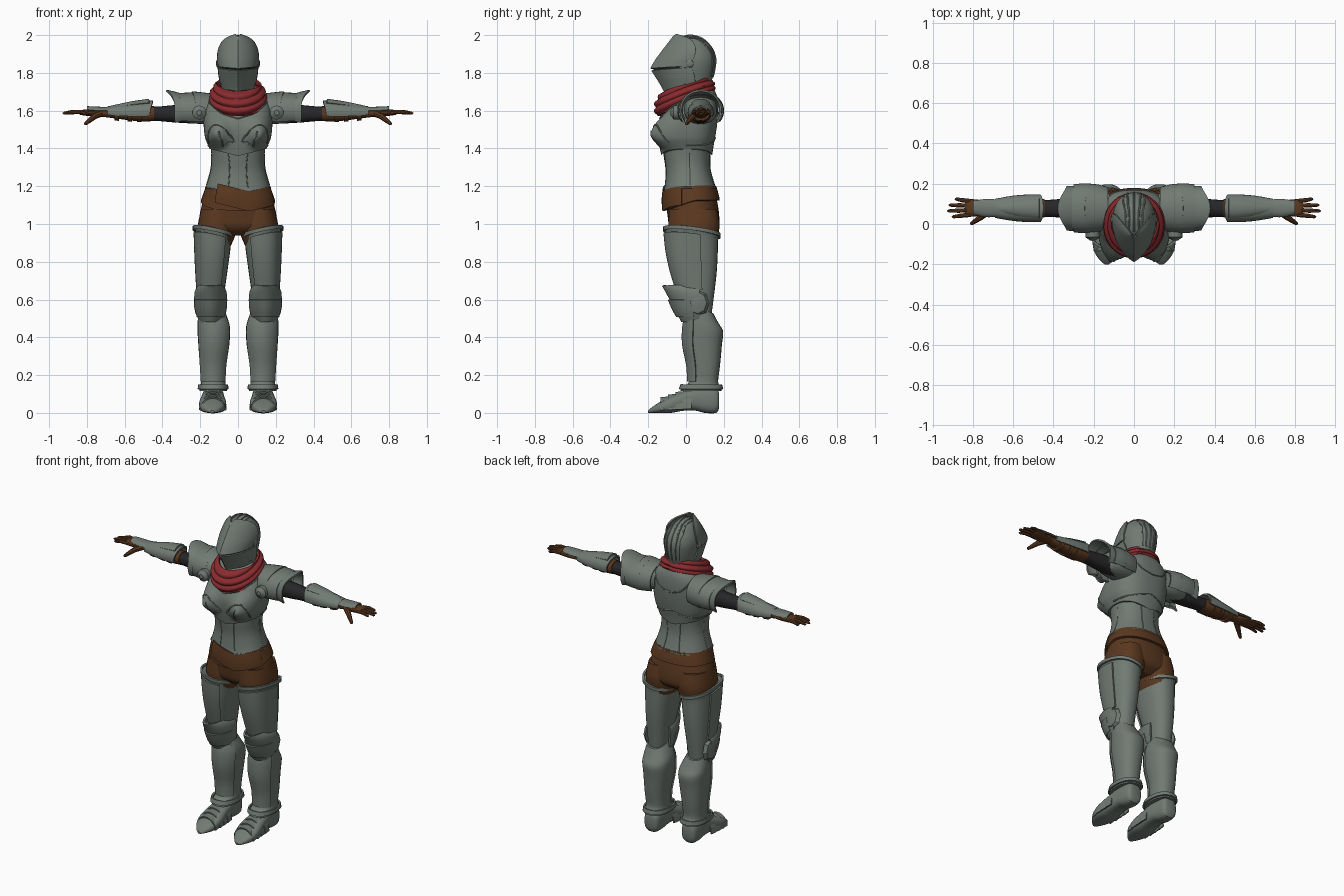
import bpy, bmesh, math
from mathutils import Vector
from mathutils.bvhtree import BVHTree


def material(name, rgb):
    m = bpy.data.materials.new(name)
    m.diffuse_color = (*rgb, 1)
    return m


STEEL = material("steel grey", (0.165, 0.195, 0.172))
LEATHER = material("brown leather", (0.105, 0.04, 0.014))
CLOTH = material("black cloth", (0.02, 0.02, 0.022))
RED = material("red scarf", (0.25, 0.024, 0.028))


def skin(name, rows, mat, closed=True, caps=True, mirror=False, thick=0.0, angle=32):
    """Join rows of points into a surface."""
    bm = bmesh.new()
    vs = [[bm.verts.new(p) for p in r] for r in rows]
    n = len(rows[0])
    for a, b in zip(vs, vs[1:]):
        for i in range(n if closed else n - 1):
            j = (i + 1) % n
            bm.faces.new((a[i], a[j], b[j], b[i]))
    if caps and closed:
        bm.faces.new(vs[0])
        bm.faces.new(vs[-1])
    bmesh.ops.recalc_face_normals(bm, faces=bm.faces)
    me = bpy.data.meshes.new(name)
    bm.to_mesh(me)
    bm.free()
    me.materials.append(mat)
    ob = bpy.data.objects.new(name, me)
    bpy.context.collection.objects.link(ob)
    bpy.ops.object.select_all(action='DESELECT')
    bpy.context.view_layer.objects.active = ob
    ob.select_set(True)
    if thick:
        s = ob.modifiers.new("Solidify", 'SOLIDIFY')
        s.thickness, s.offset = thick, 0
        bpy.ops.object.modifier_apply(modifier=s.name)
    bpy.ops.object.shade_smooth_by_angle(angle=math.radians(angle))
    if mirror:
        ob.modifiers.new("Mirror", 'MIRROR')
    return ob


def spline(keys, steps):
    out = []
    for i in range(len(keys) - 1):
        p = [keys[max(i - 1, 0)], keys[i], keys[i + 1], keys[min(i + 2, len(keys) - 1)]]
        for s in range(steps):
            t = s / steps
            out.append([0.5 * (2 * b + (c - a) * t + (2 * a - 5 * b + 4 * c - d) * t * t
                               + (3 * b - a - 3 * c + d) * t ** 3) for a, b, c, d in zip(*p)])
    return out + [list(keys[-1])]


def loft(name, axis, rings, mat, n=28, steps=3, power=2.3, arc=None, deform=None, grow=0, **kw):
    """Rings are (position, a0, a1, b0, b1); arc in degrees gives an open plate."""
    rows = []
    for t, a0, a1, b0, b1 in spline(rings, steps):
        row = []
        for i in range(n):
            g = math.radians(arc[0] + (arc[1] - arc[0]) * i / (n - 1)) if arc else math.tau * i / n
            c, s = math.cos(g), math.sin(g)
            a = (a0 + a1) / 2 + ((a1 - a0) / 2 + grow) * math.copysign(abs(c) ** (2 / power), c)
            b = (b0 + b1) / 2 + ((b1 - b0) / 2 + grow) * math.copysign(abs(s) ** (2 / power), s)
            p = Vector({'x': (t, a, b), 'y': (a, t, b), 'z': (a, b, t)}[axis])
            row.append(deform(p) if deform else p)
        rows.append(row)
    return skin(name, rows, mat, closed=not arc, **kw)


def tube(name, pts, radii, mat, n=8, **kw):
    pts = [Vector(p) for p in pts]
    rows = []
    for i, (p, r) in enumerate(zip(pts, radii)):
        d = (pts[min(i + 1, len(pts) - 1)] - pts[max(i - 1, 0)]).normalized()
        u = d.cross(Vector((0.13, 0.2, 1)) if abs(d.z) < 0.9 else Vector((0, 1, 0))).normalized()
        v = d.cross(u)
        rows.append([p + r * (u * math.cos(math.tau * k / n) + v * math.sin(math.tau * k / n)) for k in range(n)])
    return skin(name, rows, mat, **kw)


def trim(name, target, pts, r=0.0045, **kw):
    """Raised edge laid onto the surface of another part."""
    me = target.data
    tree = BVHTree.FromPolygons([v.co for v in me.vertices], [list(p.vertices) for p in me.polygons])
    path = [tree.find_nearest(Vector(p))[0] for p in spline(pts, 6)]
    return tube(name, path, [r] * len(path), STEEL, n=6, mirror=True, **kw)


# breastplate with two pointed bulges
def bust(p):
    if p.y < 0:
        d = math.hypot((abs(p.x) - 0.122) / 0.09, (p.z - 1.475) / 0.11)
        p.y -= 0.068 * max(0, 1 - d)
    if p.z < 1.45:
        p.z += 0.25 * abs(p.x) * (1.45 - p.z) / 0.09
    return p


chest = loft("breastplate", 'z', [(1.36, -.15, .15, -.13, .138), (1.42, -.166, .166, -.142, .147),
             (1.48, -.178, .178, -.15, .158), (1.54, -.182, .182, -.145, .166), (1.61, -.178, .178, -.11, .17),
             (1.67, -.15, .15, -.07, .165), (1.71, -.1, .1, -.03, .15), (1.73, -.06, .06, 0, .13)],
             STEEL, n=72, steps=5, power=2.5, deform=bust)
trim("breast_panel_edge", chest, [(.18, -.1, 1.41), (.13, -.15, 1.52), (.06, -.18, 1.5), (.02, -.18, 1.44), (.06, -.17, 1.4)])
trim("breast_rib", chest, [(.1, -.2, 1.5), (.085, -.2, 1.44), (.08, -.16, 1.39)])
trim("collar_edge", chest, [(.0, -.14, 1.56), (.1, -.12, 1.6), (.17, 0, 1.66)])
trim("back_collar_edge", chest, [(0, .19, 1.58), (.08, .19, 1.6), (.14, .17, 1.66)])
trim("back_lower_edge", chest, [(0, .19, 1.45), (.08, .17, 1.43), (.16, .1, 1.41), (.17, 0, 1.41)])


# waist plate, dipping to a point at the front
def dip(p):
    front = max(0, 1 - abs(p.x) / 0.13) if p.y < 0 else 0
    p.z += max(0, (1.36 - p.z) / 0.2) * 0.035 * (1 - front)
    return p


waist = loft("waist_plate", 'z', [(1.43, -.15, .15, -.125, .138), (1.36, -.14, .14, -.118, .13),
             (1.28, -.143, .143, -.108, .13), (1.2, -.16, .16, -.113, .147), (1.155, -.172, .172, -.12, .16)],
             STEEL, n=48, deform=dip)
for i, (x, y) in enumerate([(.06, -.15), (.06, .17), (.16, .02)]):
    trim(f"waist_seam_{i}", waist, [(x, y, 1.37), (x * .9, y, 1.28), (x, y, 1.2)], r=.003)
trim("waist_rim", waist, [(0, -.13, 1.155), (.1, -.1, 1.18), (.18, 0, 1.19), (.1, .15, 1.19), (0, .17, 1.19)])

# leather shorts and belt
loft("shorts_hips", 'z', [(1.21, -.15, .15, -.1, .145), (1.12, -.185, .185, -.105, .165), (1.04, -.204, .204, -.097, .176),
     (.98, -.2, .2, -.085, .17), (.94, -.1, .1, -.04, .12)], LEATHER, n=40)
loft("shorts_leg", 'z', [(1.08, .02, .195, -.09, .165), (1.0, .008, .212, -.094, .178), (.94, .015, .215, -.09, .17),
     (.88, .04, .21, -.08, .16)], LEATHER, mirror=True)
loft("belt_wrap", 'z', [(1.2, -.163, .163, -.106, .152), (1.16, -.178, .178, -.11, .165), (1.125, -.19, .19, -.11, .172)],
     LEATHER, n=48, caps=False, thick=.014,
     deform=lambda p: p + Vector((0, 0, -(1.2 - p.z) * max(0, .05 - p.y) * 4.5)))
loft("belt_flap", 'z', [(1.185, -.17, .17, -.118, .16), (1.13, -.186, .186, -.124, .168), (1.08, -.195, .195, -.122, .17)],
     LEATHER, n=20, arc=(-125, -15), thick=.01,
     deform=lambda p: p + Vector((0, 0, .25 * (abs(p.x - .06) - .05))))


# thigh guards
def cuff(p):
    p.z += max(0, min(1, (p.z - .8) / .13)) * (.22 * (p.x - .13) - .12 * (p.y - .03))
    return p


thigh = [(.955, .03, .232, -.115, .176), (.93, .036, .224, -.108, .17), (.85, .043, .221, -.098, .168),
         (.75, .056, .216, -.075, .163), (.65, .07, .21, -.045, .152), (.52, .085, .2, -.01, .135)]
leg = loft("thigh_guard", 'z', thigh, STEEL, deform=cuff, mirror=True)
loft("thigh_front_plate", 'z', thigh[1:5], STEEL, arc=(-125, 15), grow=.006, thick=.01, deform=cuff, mirror=True)
loft("thigh_rim", 'z', [(.965, .028, .234, -.117, .178), (.945, .028, .234, -.115, .177)], STEEL, steps=1,
     caps=False, thick=.012, deform=cuff, mirror=True)
trim("thigh_ridge", leg, [(.12, -.13, .92), (.13, -.12, .8), (.14, -.1, .68)], r=.011)

# knee guards: flared cup, lower lame and side fan
knee = [(.675, .085, .205, -.122, .2), (.645, .066, .224, -.105, .2), (.58, .064, .224, -.07, .18),
        (.53, .072, .215, -.045, .16), (.485, .095, .195, -.02, .12)]
loft("knee_cup", 'z', knee, STEEL, arc=(-190, 10), power=1.9, thick=.012, mirror=True,
     deform=lambda p: p + Vector((0, 0, -.1 * max(0, p.y + .02))))
loft("knee_lame", 'z', [(.6, .062, .226, -.09, .17), (.55, .066, .222, -.068, .17), (.51, .075, .213, -.045, .16)],
     STEEL, arc=(-170, -10), power=1.8, thick=.014, mirror=True)
loft("knee_side_fan", 'x', [(.205, .0, .125, .51, .65), (.225, .01, .11, .525, .64), (.232, .04, .08, .56, .61)],
     STEEL, n=8, steps=1, power=2, mirror=True)

# shin guards
greave = [(.55, .08, .205, -.0, .145), (.5, .056, .212, 0, .172), (.45, .042, .215, -.01, .197),
          (.36, .046, .21, -.01, .19), (.25, .062, .202, .012, .18), (.165, .067, .196, .016, .17),
          (.135, .06, .203, -.02, .184), (.115, .058, .205, -.03, .188)]
shin = loft("shin_guard", 'z', greave, STEEL, mirror=True,
            deform=lambda p: p + Vector((0, 0, max(0, (p.z - .38) / .1) * (.09 - p.y) * .25)))
loft("shin_front_plate", 'z', greave[1:6], STEEL, arc=(-150, -30), grow=.006, power=2, thick=.01, mirror=True)
trim("shin_ridge", shin, [(.13, -.03, .46), (.13, -.02, .33), (.132, 0, .18)], r=.01)
loft("ankle_rim", 'z', [(.15, .058, .206, -.024, .186), (.125, .054, .209, -.034, .192)], STEEL, steps=1,
     caps=False, thick=.01, mirror=True)

# armoured boots with overlapping lames and a heel
foot = [(.176, .1, .165, .03, .1), (.16, .084, .182, 0, .13), (.1, .078, .188, 0, .14), (.05, .074, .19, .012, .135),
        (-.01, .07, .196, .012, .115), (-.08, .062, .206, 0, .088), (-.135, .072, .198, 0, .06),
        (-.18, .1, .17, 0, .03), (-.2, .125, .146, 0, .012)]
loft("boot", 'y', foot, STEEL, power=2.8, mirror=True)
for i in range(4):
    y, h = .0 - .04 * i, .118 - .014 * i
    w = .066 if i < 3 else .062
    loft(f"boot_lame_{i}", 'y', [(y + .03, .133 - w, .133 + w, .0 - h * .9, h + .008), (y - .015, .133 - w - .004, .133 + w + .004, -h * .9, h + .004)],
         STEEL, n=14, steps=1, power=2.1, arc=(5, 175), thick=.007, mirror=True)

# helmet skull with flutes, and neck
loft("neck", 'z', [(1.62, -.07, .07, -.04, .1), (1.78, -.07, .07, -.06, .11)], CLOTH)
skull = loft("helmet_skull", 'z', [(1.72, -.082, .082, -.07, .125), (1.76, -.09, .09, -.09, .137), (1.81, -.1, .1, -.1, .15),
             (1.87, -.105, .105, -.1, .157), (1.92, -.094, .094, -.088, .143), (1.96, -.07, .07, -.064, .112),
             (1.985, -.043, .043, -.034, .08), (1.998, -.008, .008, .01, .035)], STEEL, n=36, power=2.1)
for i, x in enumerate([0, .035, .068]):
    trim(f"helmet_flute_{i}", skull, [(x, -.05, 2.0), (x, .04, 2.03), (x * 1.1, .12, 1.98), (x * 1.15, .18, 1.88), (x * .9, .16, 1.77)], r=.005)
trim("helmet_neck_rim", skull, [(.1, -.02, 1.735), (.09, .1, 1.745), (0, .16, 1.75)], r=.007)


def visor(name, keys, mat, rise, shrink=0, thick=.008):
    rows = []
    for z, yr, hw, ys in spline(keys, 4):
        rows.append([((hw - shrink) * math.sin(u * math.pi / 2), yr + shrink + (ys - yr) * (.5 * abs(u) + .5 * u * u),
                      z + rise * abs(u)) for u in [k / 12 - 1 for k in range(25)]])
    return skin(name, rows, mat, closed=False, thick=thick)


# creased visor, chin guard and dark eye slit
visor("visor", [(1.822, -.186, .103, .02), (1.87, -.158, .108, .045), (1.925, -.117, .097, .05),
      (1.965, -.086, .067, .02), (1.99, -.067, .01, -.05)], STEEL, .014)
visor("chin_guard", [(1.813, -.18, .104, .03), (1.77, -.152, .1, .045), (1.725, -.125, .09, .05), (1.705, -.115, .083, .045)],
      STEEL, .016)
visor("eye_slit", [(1.838, -.18, .104, .02), (1.8, -.176, .104, .02)], CLOTH, .015, shrink=.008, thick=.004)
skin("visor_hinge", [[(x, .02 + r * math.cos(k * math.tau / 12), 1.85 + r * math.sin(k * math.tau / 12)) for k in range(12)]
     for x, r in [(.09, .022), (.112, .02), (.116, .01)]], STEEL, mirror=True)

# red scarf, folded and lower at the front
rows = []
for j in range(25):
    v = j / 24
    row = []
    for i in range(56):
        g = math.tau * i / 56
        s = math.sin(g)
        top, bot = 1.737 + .038 * s, 1.632 + .06 * s
        r = .68 + .27 * math.sin(math.pi * (.08 + .72 * v)) + .045 * math.sin(v * 20 + 1.3 * math.sin(g + .6) + .8 * math.cos(2 * g))
        r += .1 * max(0, -s) * v
        row.append((.148 * r * math.cos(g), -.002 + .155 * r * s, top + (bot - top) * v))
    rows.append(row)
skin("scarf", rows, RED, caps=False, thick=.014, angle=50)


# shoulder plates: overlapping arched lames with a raised tip
def lame(name, x0, x1, r0, r1, y0, y1, tip):
    loft(name, 'x', [(x0, .078 - y0, .078 + y0, 1.6 - r0, 1.6 + r0),
         ((x0 + x1) / 2, .078 - (y0 + y1) / 2 - .004, .078 + (y0 + y1) / 2 + .004, 1.6 - (r0 + r1) / 2, 1.6 + (r0 + r1) / 2),
         (x1, .078 - y1, .078 + y1, 1.6 - r1, 1.6 + r1)], STEEL, n=25, power=2.1, arc=(-35, 215), thick=.01, mirror=True,
         deform=lambda p: p + Vector((tip * (p.x - x0) / (x1 - x0) * max(0, (p.z - 1.6) / r1) ** 3, 0, 0)))


lame("shoulder_lame_inner", .13, .225, .085, .098, .1, .118, .02)
lame("shoulder_lame_middle", .2, .3, .094, .088, .116, .114, .02)
lame("shoulder_lame_outer", .27, .335, .076, .106, .1, .106, .045)
loft("shoulder_core", 'x', [(.12, 0, .15, 1.53, 1.68), (.2, -.01, .165, 1.53, 1.68), (.28, .01, .145, 1.54, 1.66),
     (.3, .04, .11, 1.57, 1.62)], STEEL, mirror=True)
loft("armpit_roundel", 'y', [(-.02, .168, .242, 1.553, 1.627), (-.065, .168, .242, 1.553, 1.627), (-.072, .178, .232, 1.563, 1.617),
     (-.082, .192, .218, 1.577, 1.603)], STEEL, n=16, steps=1, power=2, mirror=True)

# sleeves and leather forearms
loft("sleeve", 'x', [(.2, .025, .13, 1.53, 1.635), (.33, .03, .127, 1.537, 1.63), (.42, .035, .12, 1.545, 1.622),
     (.5, .035, .12, 1.547, 1.62)], CLOTH, n=20, mirror=True)
loft("forearm", 'x', [(.445, .032, .124, 1.545, 1.624), (.52, .03, .127, 1.543, 1.622), (.62, .04, .118, 1.555, 1.615),
     (.72, .052, .108, 1.568, 1.607)], LEATHER, n=20, mirror=True)
for i, (x, r) in enumerate([(.51, .047), (.56, .045), (.63, .04)]):
    loft(f"forearm_strap_{i}", 'x', [(x, .078 - r - .01, .078 + r + .01, 1.586 - r, 1.586 + r),
         (x + .025, .078 - r - .008, .078 + r + .008, 1.586 - r + .002, 1.586 + r)], LEATHER, steps=1, mirror=True)
loft("forearm_guard", 'x', [(.465, .014, .142, 1.535, 1.65), (.52, .014, .142, 1.538, 1.642), (.6, .02, .136, 1.545, 1.63),
     (.69, .035, .12, 1.56, 1.618)], STEEL, n=15, arc=(-20, 200), power=2.1, thick=.01, mirror=True,
     deform=lambda p: p + Vector((-.3 * max(0, p.z - 1.6) * max(0, .6 - p.x) / .13, 0, 0)))
loft("elbow_plate", 'x', [(.47, .02, .136, 1.54, 1.658), (.56, .03, .126, 1.545, 1.645), (.67, .055, .1, 1.56, 1.622)],
     STEEL, n=9, arc=(40, 140), thick=.01, mirror=True)
loft("hand_plate", 'x', [(.685, .038, .12, 1.57, 1.616), (.74, .036, .122, 1.565, 1.617), (.8, .05, .112, 1.575, 1.62)],
     STEEL, n=13, arc=(15, 165), thick=.008, mirror=True)

# gloved hands
loft("palm", 'x', [(.69, .052, .108, 1.568, 1.605), (.75, .042, .118, 1.568, 1.606), (.82, .036, .124, 1.575, 1.605),
     (.84, .045, .116, 1.58, 1.6)], LEATHER, n=16, mirror=True)
for i, (y0, y1, x1) in enumerate([(.046, .036, .905), (.068, .065, .928), (.091, .094, .92), (.113, .124, .89)]):
    xm = (.82 + x1) / 2
    tube(f"finger_{i}", [(.81, y0, 1.592), (xm, (y0 + y1) / 2, 1.594), (x1 - .008, y1, 1.587), (x1, y1, 1.586)],
         [.0115, .011, .008, .003], LEATHER, mirror=True)
tube("thumb", [(.725, .06, 1.585), (.76, .035, 1.57), (.79, .014, 1.545), (.808, .002, 1.53), (.812, 0, 1.526)],
     [.017, .016, .012, .009, .003], LEATHER, mirror=True)
